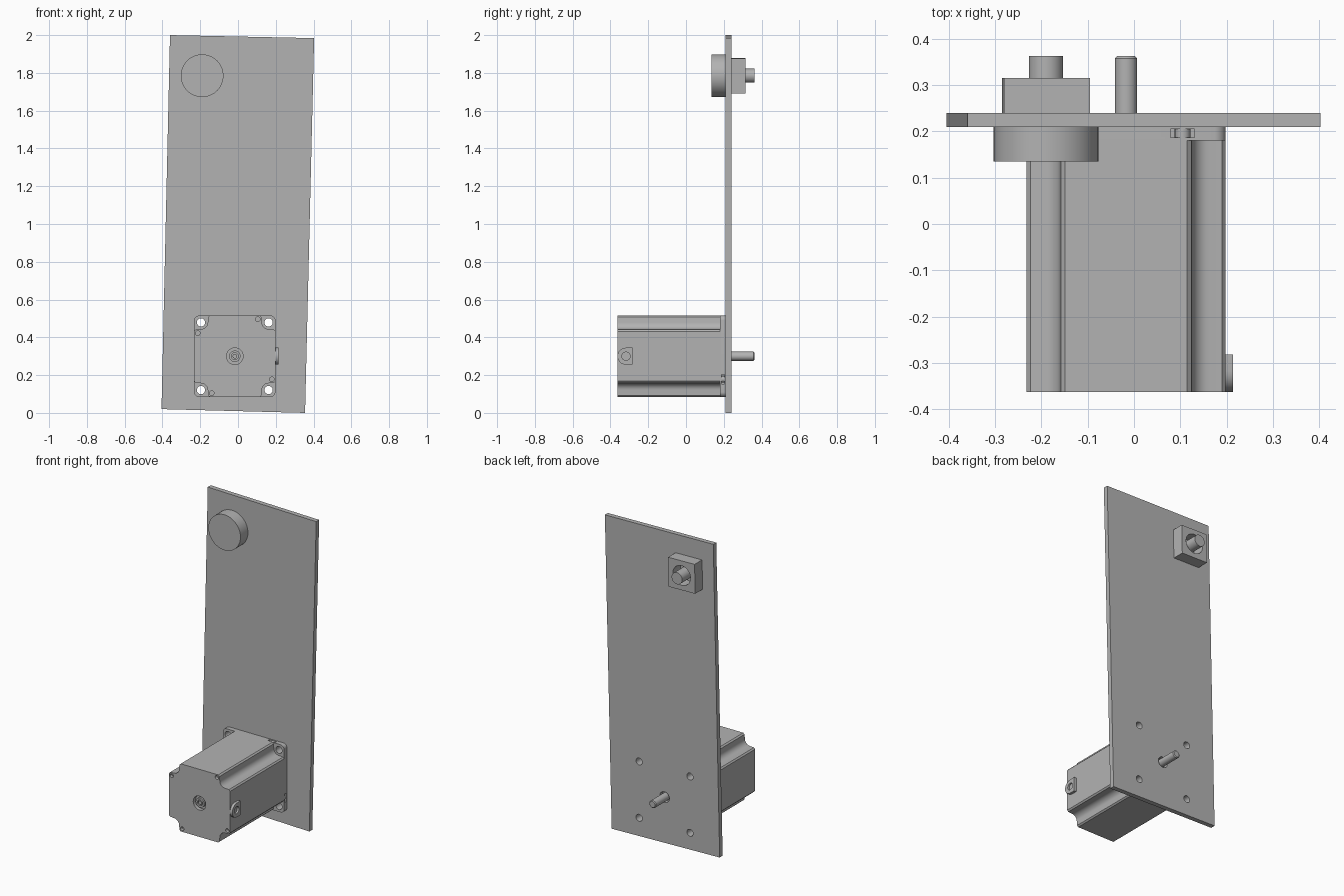
import bpy, bmesh
from math import sin, cos, pi, radians
from mathutils import Matrix

cube = bpy.data.objects.get("Cube")
if cube:
    bpy.data.objects.remove(cube, do_unlink=True)

grey = bpy.data.materials.new("plain grey")
grey.use_nodes = True
colour = (0.45, 0.45, 0.45, 1)
grey.diffuse_color = colour
grey.node_tree.nodes["Principled BSDF"].inputs["Base Color"].default_value = colour


def prism(name, outline, y0, y1):
    """Extrude an (x, z) outline from y0 to y1."""
    bm = bmesh.new()
    front = bm.faces.new([bm.verts.new((x, y0, z)) for x, z in outline])
    side = bmesh.ops.extrude_face_region(bm, geom=[front])
    new = [g for g in side["geom"] if isinstance(g, bmesh.types.BMVert)]
    bmesh.ops.translate(bm, verts=new, vec=(0, y1 - y0, 0))
    if front.is_valid and len(front.link_loops if hasattr(front, "link_loops") else front.loops) == 0:
        bm.faces.remove(front)
    bmesh.ops.recalc_face_normals(bm, faces=bm.faces)
    mesh = bpy.data.meshes.new(name)
    bm.to_mesh(mesh)
    bm.free()
    mesh.materials.append(grey)
    ob = bpy.data.objects.new(name, mesh)
    bpy.context.collection.objects.link(ob)
    return ob


def arc(x, z, r, a0, a1, n):
    return [(x + r * cos(radians(a0 + (a1 - a0) * i / n)),
             z + r * sin(radians(a0 + (a1 - a0) * i / n))) for i in range(n + 1)]


def disc(name, x, z, r, y0, y1, n=48):
    return prism(name, arc(x, z, r, 0, 360, n)[:-1], y0, y1)


def rect(x, z, w, h):
    return [(x - w, z - h), (x + w, z - h), (x + w, z + h), (x - w, z + h)]


def four_fold(corner):
    """Repeat a corner outline by quarter turns about the motor axis."""
    out = []
    for k in range(4):
        c, s = cos(k * pi / 2), sin(k * pi / 2)
        out += [(MX + x * c - z * s, MZ + x * s + z * c) for x, z in corner]
    return out


def finish(ob):
    bpy.ops.object.select_all(action='DESELECT')
    ob.select_set(True)
    bpy.context.view_layer.objects.active = ob
    bpy.ops.object.shade_smooth_by_angle(angle=radians(35))


def cut(ob, cutters):
    bpy.context.view_layer.objects.active = ob
    for c in cutters:
        mod = ob.modifiers.new("cut", 'BOOLEAN')
        mod.operation, mod.solver, mod.object = 'DIFFERENCE', 'EXACT', c
        bpy.ops.object.modifier_apply(modifier=mod.name)
        bpy.data.objects.remove(c, do_unlink=True)


MX, MZ = -0.017, 0.30            # motor axis
KX, KZ = -0.19, 1.785            # knob axis
FRONT, FACE, BACK = -0.363, 0.21, 0.24
HALF = 0.215
holes = four_fold([(0.179, 0.179)])
screws = four_fold([(0.122, 0.196)])

# Slightly tilted mounting plate with bolt and shaft holes
plate = prism("mounting_plate", [(-0.405, 0.02), (0.355, 0), (0.403, 1.984), (-0.36, 2)], FACE, BACK)
cut(plate, [disc("cutter", x, z, 0.022, 0.1, 0.3, 24) for x, z in holes]
    + [disc("cutter", MX, MZ, 0.034, 0.1, 0.3)])

# Motor body with concave corner channels
channel = [(HALF, 0.132), (0.207, 0.141)] + arc(0.18, 0.18, 0.037, 270, 180, 8) \
    + [(0.141, 0.207), (0.132, HALF)]
body = prism("motor_body", four_fold(channel), FRONT, 0.185)
cut(body, [disc("cutter", MX, MZ, 0.044, FRONT - 0.1, FRONT + 0.025)]
    + [disc("cutter", x, z, 0.012, FRONT - 0.1, FRONT + 0.02, 20) for x, z in screws])

# Square flange with rounded corners, bolt holes and screw pockets
flange = prism("motor_flange", four_fold(arc(0.19, 0.19, 0.025, 0, 90, 8)), 0.18, FACE)
pockets = [prism("cutter", rect(x, z, 0.026, 0.026), 0.187, 0.205) for x, z in screws]
cut(flange, [disc("cutter", x, z, 0.022, 0.1, 0.3, 24) for x, z in holes] + pockets)
for i, (x, z) in enumerate(screws):
    finish(disc("flange_screw_%d" % (i + 1), x, z, 0.017, 0.187, 0.205, 20))

# Rear bearing in the front recess
bearing = disc("rear_bearing", MX, MZ, 0.03, FRONT + 0.02, FRONT + 0.005)
cut(bearing, [disc("cutter", MX, MZ, 0.018, FRONT - 0.1, FRONT + 0.015, 32)])
finish(bearing)
finish(disc("rear_shaft_end", MX, MZ, 0.012, FRONT + 0.006, FRONT + 0.03, 32))

# Output shaft with chamfered tip
shaft = disc("output_shaft", MX, MZ, 0.024, 0.2, 0.363)
bevel = shaft.modifiers.new("chamfer", 'BEVEL')
bevel.width, bevel.limit_method, bevel.angle_limit = 0.005, 'ANGLE', radians(40)

# Cable outlet on the left side: a D-shaped tab lying on the wall
tab = prism("cable_outlet", arc(0, 0, 0.045, 90, 270, 16) + [(0.036, -0.045), (0.036, 0.045)], 0, 0.018)
cut(tab, [disc("cutter", 0, 0, 0.022, 0.006, 0.1, 32)])
tab.data.transform(Matrix(((0, 1, 0, MX + HALF - 0.002), (1, 0, 0, -0.318), (0, 0, 1, MZ), (0, 0, 0, 1))))
tab.data.flip_normals()

# Knob, its square housing and its spindle
knob = disc("knob", KX, KZ, 0.113, 0.135, FACE, 64)
turn = Matrix.Rotation(radians(-1.3), 2)
corners = rect(0, 0, 0.093, 0.093)
housing = prism("square_housing", [(KX + x * turn[0][0] + z * turn[0][1], KZ + x * turn[1][0] + z * turn[1][1])
                                   for x, z in corners], BACK, 0.315)
cut(housing, [disc("cutter", KX, KZ, 0.062, 0.1, 0.5)])
spindle = disc("knob_spindle", KX, KZ, 0.037, BACK - 0.01, 0.363)

for ob in (plate, body, flange, shaft, tab, knob, housing, spindle):
    finish(ob)
